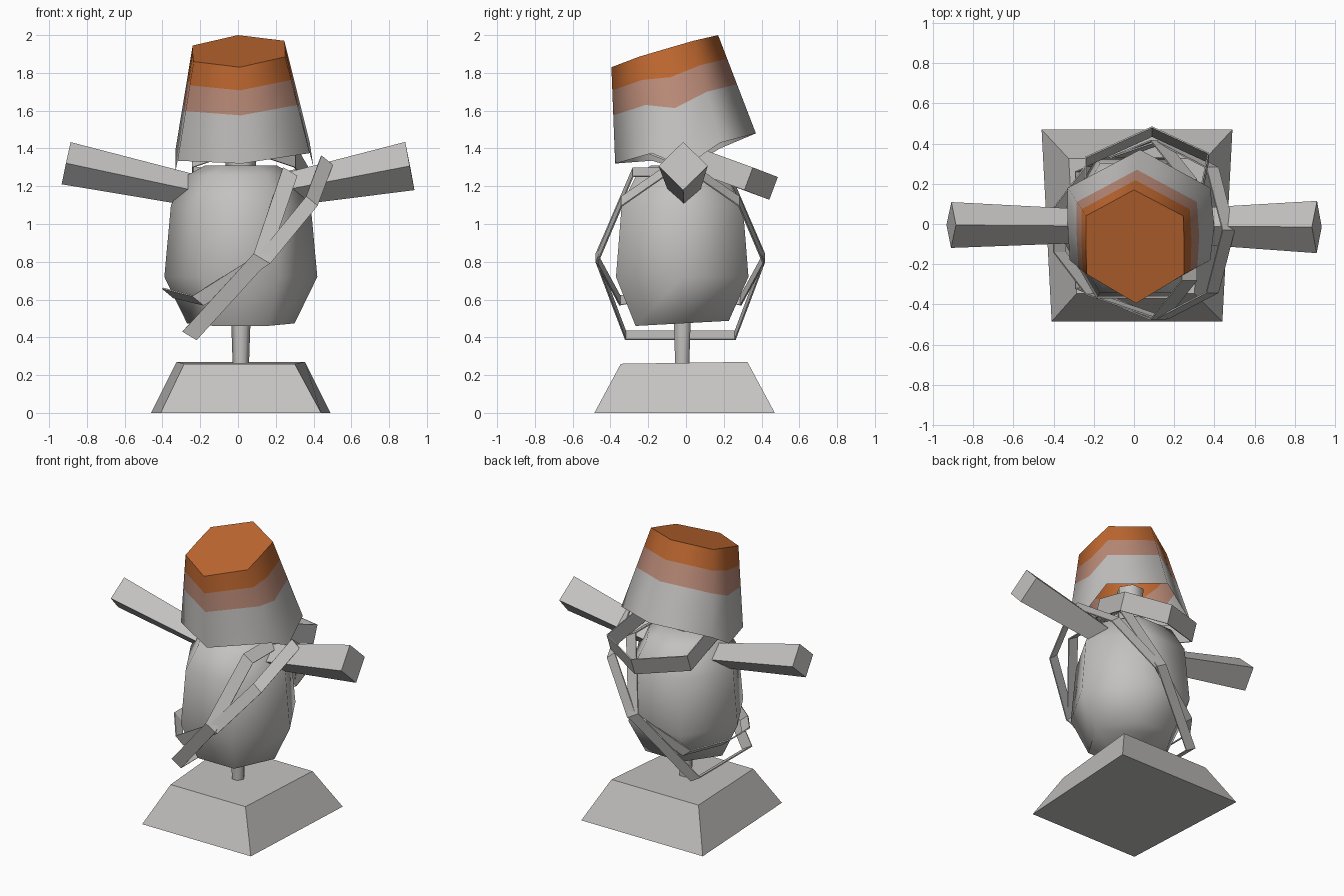
import bpy, math
from mathutils import Vector

if "Cube" in bpy.data.objects:
    bpy.data.objects.remove(bpy.data.objects["Cube"], do_unlink=True)


def material(name, rgb):
    m = bpy.data.materials.new(name)
    m.use_nodes = True
    m.diffuse_color = (*rgb, 1)
    m.node_tree.nodes["Principled BSDF"].inputs["Base Color"].default_value = (*rgb, 1)
    return m


grey = material("pale grey", (0.55, 0.54, 0.53))
orange = material("orange paint", (0.53, 0.14, 0.03))
salmon = material("faded salmon paint", (0.50, 0.26, 0.19))


def build(name, verts, faces, mats=(grey,), smooth=None):
    me = bpy.data.meshes.new(name)
    me.from_pydata([tuple(v) for v in verts], [], faces)
    for m in mats:
        me.materials.append(m)
    ob = bpy.data.objects.new(name, me)
    bpy.context.collection.objects.link(ob)
    if smooth:
        bpy.ops.object.select_all(action='DESELECT')
        ob.select_set(True)
        bpy.context.view_layer.objects.active = ob
        bpy.ops.object.shade_smooth_by_angle(angle=math.radians(smooth))
    return ob


def loft(name, rings, cap_start=True, cap_end=True, mats=(grey,), smooth=None):
    """Skin a stack of equal-length, counter-clockwise rings."""
    n = len(rings[0])
    verts = [v for r in rings for v in r]
    faces = [(k * n + i, k * n + (i + 1) % n, (k + 1) * n + (i + 1) % n, (k + 1) * n + i)
             for k in range(len(rings) - 1) for i in range(n)]
    if cap_start:
        faces.append(tuple(reversed(range(n))))
    if cap_end:
        faces.append(tuple(range((len(rings) - 1) * n, len(rings) * n)))
    return build(name, verts, faces, mats, smooth)


def hexagon(r, z, tilt=0.0, cx=0.015, cy=-0.02):
    pts = [(cx + r * math.cos(a), cy + r * math.sin(a)) for a in (math.pi / 3 * i for i in range(6))]
    return [(x, y, z + tilt * y) for x, y in pts]


# Tapered stand
loft("base", [
    [(-0.41, -0.485, 0), (0.44, -0.485, 0), (0.49, 0.47, 0), (-0.46, 0.47, 0)],
    [(-0.285, -0.345, 0.26), (0.30, -0.345, 0.26), (0.355, 0.325, 0.27), (-0.325, 0.325, 0.27)]])

# Pole running up through the body into the bucket
loft("pole", [hexagon(0.043, 0.25), hexagon(0.09, 1.6)], smooth=65)

# Stuffed body
loft("body", [hexagon(0.285, 0.475, 0.055), hexagon(0.405, 0.72), hexagon(0.37, 1.10),
              hexagon(0.28, 1.26), hexagon(0.19, 1.31)], smooth=65)


# Square arms set on edge, widening outwards
def arm(name, inner, outer, r_in, r_out):
    a, b = Vector(inner), Vector(outer)
    axis = (b - a).normalized()
    side = Vector((0, 0, 1)).cross(axis).normalized()
    up = axis.cross(side)

    def ring(c, r):
        return [c + side * r, c + up * r, c - side * r, c - up * r]
    loft(name, [ring(a, r_in), ring(b, r_out)], smooth=30)


arm("left_arm", (0.22, -0.01, 1.175), (0.91, -0.015, 1.307), 0.085, 0.130)
arm("right_arm", (-0.22, -0.01, 1.175), (-0.91, -0.005, 1.322), 0.083, 0.114)

# Tilted bucket, open below, with the rim pulled down over each arm
rim = [(0.02, -0.375, 1.32), (0.38, -0.18, 1.375), (0.40, -0.01, 1.30), (0.38, 0.18, 1.43),
       (0.03, 0.37, 1.48), (-0.33, 0.18, 1.40), (-0.33, -0.01, 1.285), (-0.32, -0.18, 1.335)]
top = [(0.01, -0.395, 1.83), (0.25, -0.25, 1.885), (0.25, -0.105, 1.928), (0.245, 0.04, 1.97),
       (0.0, 0.17, 2.0), (-0.24, 0.04, 1.945), (-0.24, -0.105, 1.903), (-0.235, -0.25, 1.86)]
levels = [0, 0.5, 0.76, 1]
bucket = loft("bucket", [[Vector(a).lerp(Vector(b), t) for a, b in zip(rim, top)] for t in levels],
              cap_start=False, mats=(grey, salmon, orange), smooth=62)
for p in bucket.data.polygons:
    p.material_index = min(p.index // len(rim), 2)


# Flat closed straps around the body
def strap(name, path, width):
    w = Vector(width) / 2
    ob = loft(name, [[Vector(p) - w for p in path], [Vector(p) + w for p in path]],
              cap_start=False, cap_end=False)
    mod = ob.modifiers.new("thickness", 'SOLIDIFY')
    mod.thickness = 0.008
    mod.offset = 0


def mirrored(half, cy=-0.03):
    """Complete a loop from (x, distance from the middle, z) points."""
    front = [(x, cy - d, z) for x, d, z in half]
    back = [(x, cy + d, z) for x, d, z in reversed(half) if d > 0]
    return front + back


strap("long_strap", mirrored([(-0.255, 0.29, 0.41), (0.12, 0.445, 0.82), (0.275, 0.25, 1.275)]),
      (0.075, 0, -0.045))
strap("shoulder_strap",
      mirrored([(-0.37, 0.11, 0.635), (-0.21, 0.32, 0.595), (0.14, 0.44, 0.815),
                (0.39, 0.31, 1.12), (0.47, 0.0, 1.335)]),
      (0.06, 0, -0.05))
strap("neck_strap",
      [(0.09, 0.46, 1.19), (-0.24, 0.31, 1.245), (-0.24, 0.0, 1.36),
       (0.03, -0.22, 1.45), (0.30, 0.0, 1.36), (0.37, 0.33, 1.24)],
      (0, 0.045, 0.12))
